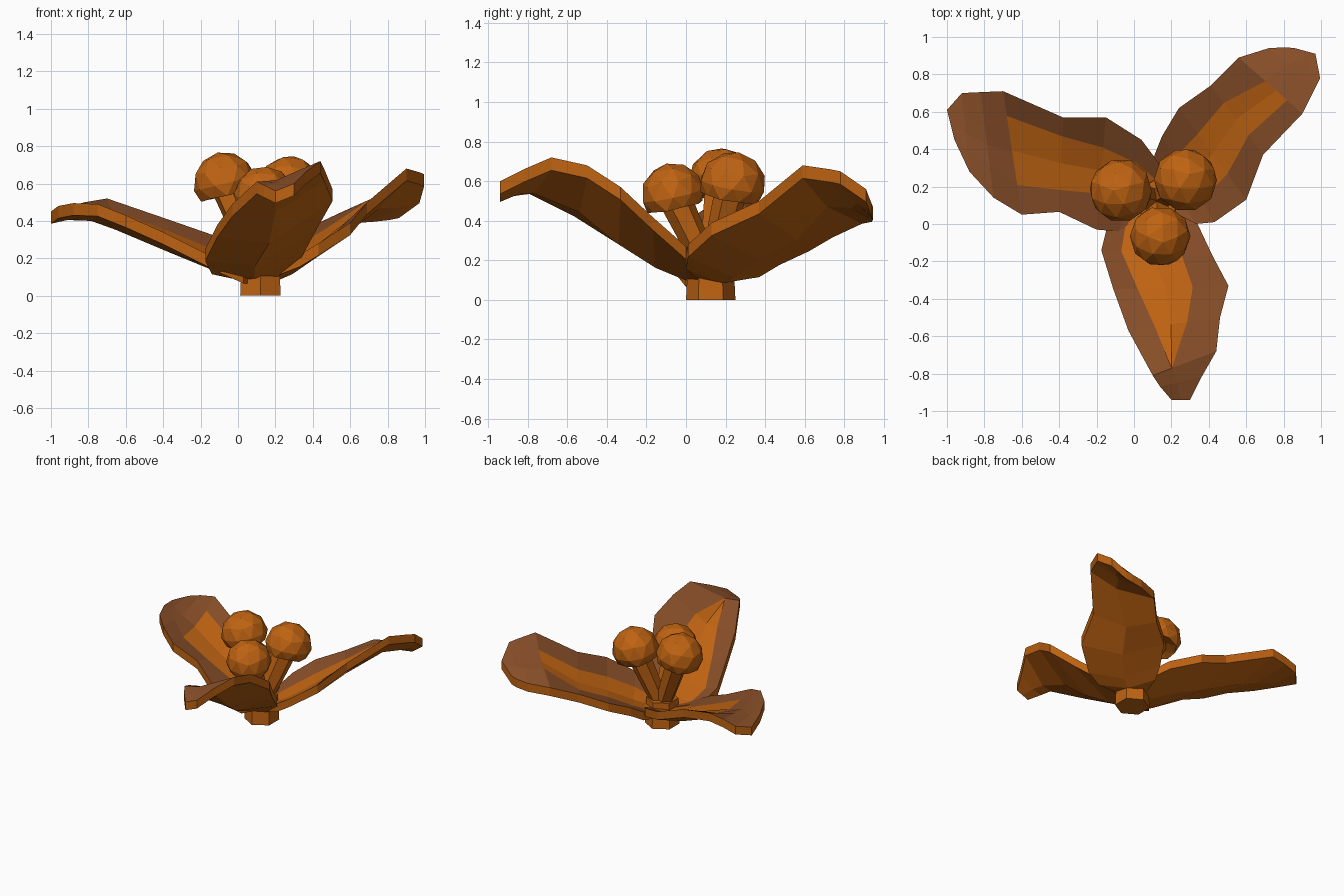
import bpy, bmesh, math
from mathutils import Vector


def material(name, rgb):
    m = bpy.data.materials.new(name)
    m.diffuse_color = (*rgb, 1)
    return m


ORANGE = material("orange", (0.52, 0.125, 0.006))
BROWN = material("rim_brown", (0.24, 0.075, 0.021))


def finish(name, bm):
    bmesh.ops.recalc_face_normals(bm, faces=bm.faces)
    me = bpy.data.meshes.new(name)
    bm.to_mesh(me)
    bm.free()
    me.materials.append(ORANGE)
    me.materials.append(BROWN)
    ob = bpy.data.objects.new(name, me)
    bpy.context.collection.objects.link(ob)
    return ob


def leaf(name, stations, inner_end=5, thick=0.065):
    """Loft of stations: left edge, right edge, inner fractions, sag of the valley."""
    bm = bmesh.new()
    rings = []
    for left, right, f1, f2, sag in stations:
        a, b = Vector(left), Vector(right)
        down = Vector((0, 0, -1))
        mid = (f1 + f2) / 2
        top = [a, a.lerp(b, f1) + down * sag * 0.65, a.lerp(b, mid) + down * sag,
               a.lerp(b, f2) + down * sag * 0.65, b]
        under = [b + down * thick, a.lerp(b, mid) + down * (sag + thick),
                 a + down * thick]
        rings.append([bm.verts.new(p) for p in top + under])
    n = len(rings[0])
    for s, (r0, r1) in enumerate(zip(rings, rings[1:])):
        for i in range(n):
            j = (i + 1) % n
            f = bm.faces.new((r0[i], r0[j], r1[j], r1[i]))
            # brown rim on the upper side, orange valley and underside
            if i in (0, 3) or (i in (1, 2) and s >= inner_end):
                f.material_index = 1
    bm.faces.new(rings[0])
    bm.faces.new(rings[-1])
    bmesh.ops.remove_doubles(bm, verts=bm.verts, dist=0.0005)
    return finish(name, bm)


# three leaves, each from the centre to its tip
leaf("front_leaf", [
    ((0.00, 0.10, 0.15), (0.22, 0.06, 0.17), .25, .75, .02),
    ((-.14, 0.00, 0.18), (0.34, 0.00, 0.27), .20, .75, .06),
    ((-.175, -.14, 0.25), (0.42, -.17, 0.42), .18, .72, .10),
    ((-.11, -.35, 0.38), (0.505, -.33, 0.57), .21, .69, .12),
    ((-.03, -.57, 0.49), (0.46, -.50, 0.68), .29, .64, .07),
    ((0.10, -.81, 0.61), (0.44, -.68, 0.72), .30, .30, .04),
    ((0.14, -.87, 0.59), (0.36, -.82, 0.66), .40, .40, .02),
    ((0.20, -.94, 0.56), (0.30, -.94, 0.60), .50, .50, .00)])
leaf("back_right_leaf", [
    ((0.06, 0.18, 0.15), (0.20, 0.06, 0.17), .25, .75, .02),
    ((0.11, 0.37, 0.18), (0.33, 0.00, 0.22), .25, .75, .05),
    ((0.15, 0.47, 0.24), (0.43, 0.01, 0.28), .25, .75, .08),
    ((0.24, 0.62, 0.31), (0.60, 0.13, 0.39), .28, .72, .08),
    ((0.41, 0.74, 0.38), (0.69, 0.37, 0.50), .25, .72, .07),
    ((0.56, 0.89, 0.45), (0.90, 0.59, 0.68), .42, .76, .05),
    ((0.72, 0.94, 0.46), (0.97, 0.73, 0.66), .40, .60, .03),
    ((0.81, 0.945, 0.47), (0.995, 0.78, 0.65), .40, .60, .01),
    ((0.86, 0.94, 0.48), (0.97, 0.91, 0.56), .40, .60, .00)])
leaf("left_leaf", [
    ((0.16, 0.22, 0.15), (0.06, 0.06, 0.13), .25, .80, .02),
    ((0.13, 0.33, 0.20), (0.03, 0.00, 0.13), .25, .80, .03),
    ((0.04, 0.45, 0.26), (-.08, -.04, 0.18), .25, .80, .06),
    ((-.15, 0.57, 0.33), (-.20, -.03, 0.24), .27, .68, .07),
    ((-.38, 0.57, 0.41), (-.40, 0.065, 0.34), .20, .77, .07),
    ((-.70, 0.71, 0.52), (-.60, 0.05, 0.43), .20, .76, .06),
    ((-.82, 0.705, 0.50), (-.75, 0.14, 0.49), .30, .70, .03),
    ((-.92, 0.70, 0.47), (-.88, 0.28, 0.495), .30, .70, .01),
    ((-1.0, 0.61, 0.45), (-.96, 0.45, 0.48), .30, .70, .00)])


def rod(name, start, end, r0, r1, sides=6):
    a, b = Vector(start), Vector(end)
    bm = bmesh.new()
    bmesh.ops.create_cone(bm, cap_ends=True, segments=sides, radius1=r0,
                          radius2=r1, depth=(b - a).length)
    ob = finish(name, bm)
    ob.location = (a + b) / 2
    ob.rotation_euler = (b - a).to_track_quat('Z', 'Y').to_euler()
    return ob


# short stem at the bottom
rod("stem", (0.12, 0.125, 0), (0.12, 0.125, 0.2), 0.125, 0.115)


def bud(name, centre, r):
    """Round cap with a hollowed underside, leaning outward on its stalk."""
    c = Vector(centre)
    root = Vector((0.12, 0.125, 0.13))
    rod(name + "_stalk", root, c, 0.06, 0.085)
    bm = bmesh.new()
    bmesh.ops.create_icosphere(bm, subdivisions=2, radius=r)
    rim = -0.4 * r
    for v in bm.verts:
        if v.co.z < rim:
            v.co.z = rim + (rim - v.co.z) * 0.3
    ob = finish(name, bm)
    ob.location = c
    ob.rotation_euler = (-(c.y - root.y) * 1.2, (c.x - root.x) * 1.2, 0.3)


# three buds in the middle
bud("left_bud", (-0.07, 0.18, 0.60), 0.17)
bud("right_bud", (0.275, 0.235, 0.58), 0.17)
bud("front_bud", (0.14, -0.065, 0.53), 0.163)
